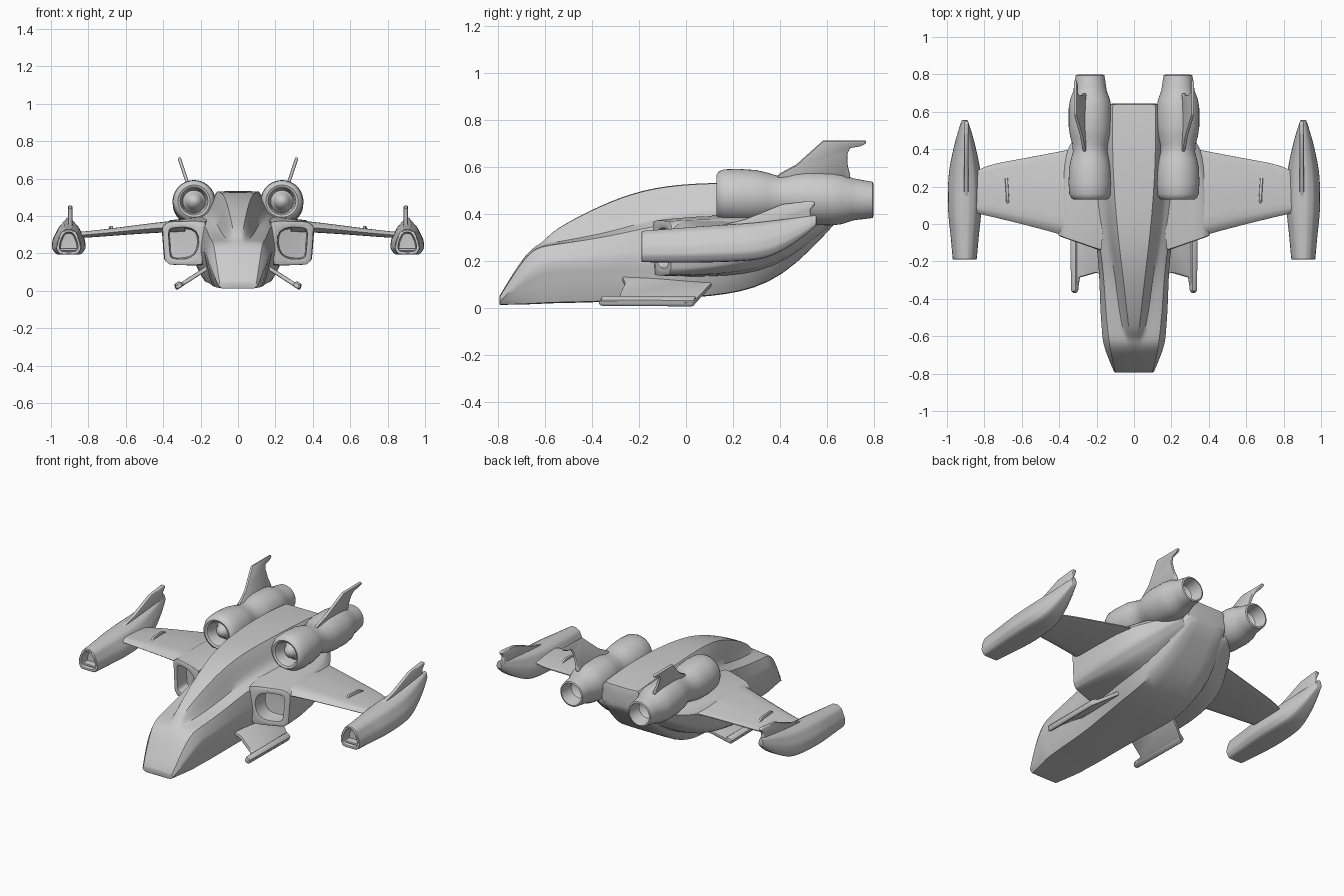
import bpy, bmesh, math
from mathutils import Vector


def finish(name, bm, mirror, mods):
    me = bpy.data.meshes.new(name)
    bmesh.ops.recalc_face_normals(bm, faces=bm.faces)
    bm.to_mesh(me)
    bm.free()
    ob = bpy.data.objects.new(name, me)
    bpy.context.collection.objects.link(ob)
    for kind, props in mods:
        m = ob.modifiers.new(kind.title(), kind)
        for k, v in props.items():
            setattr(m, k, v)
    if mirror:
        m = ob.modifiers.new("Mirror", 'MIRROR')
        m.use_mirror_merge = False
    bpy.ops.object.select_all(action='DESELECT')
    ob.select_set(True)
    bpy.context.view_layer.objects.active = ob
    bpy.ops.object.convert(target='MESH')
    bpy.ops.object.shade_smooth_by_angle(angle=math.radians(40))
    return ob


def loft(name, rings, mirror=True, sub=2, crease=0.5, recess=None):
    """Skin closed rings of 3D points; recess = (rim, depth) hollows the first cap."""
    bm = bmesh.new()
    lay = bm.edges.layers.float.new('crease_edge')
    vr = [[bm.verts.new(p) for p in r] for r in rings]
    n = len(vr[0])
    for a, b in zip(vr, vr[1:]):
        for i in range(n):
            j = (i + 1) % n
            e = bm.faces.new((a[i], a[j], b[j], b[i]))
            bm.edges.get((a[i], b[i]))[lay] = crease
    front, back = bm.faces.new(vr[0]), bm.faces.new(vr[-1])
    bmesh.ops.recalc_face_normals(bm, faces=bm.faces)
    for e in list(front.edges) + list(back.edges):
        e[lay] = 0.85
    if recess:
        bmesh.ops.inset_region(bm, faces=[front], thickness=recess[0])
        for e in front.edges:
            e[lay] = 0.85
        bmesh.ops.inset_region(bm, faces=[front], thickness=0.006)
        bmesh.ops.translate(bm, verts=front.verts, vec=(0, recess[1], 0))
        for e in front.edges:
            e[lay] = 0.85
    mods = [('SUBSURF', dict(levels=sub, render_levels=sub))] if sub else []
    return finish(name, bm, mirror, mods)


def plate(name, pts, thick, mirror=True):
    """Thin plate with softened edges from a 3D outline."""
    bm = bmesh.new()
    bm.faces.new([bm.verts.new(p) for p in pts])
    return finish(name, bm, mirror, [
        ('SOLIDIFY', dict(thickness=thick, offset=0)),
        ('BEVEL', dict(width=thick * 0.3, segments=2, limit_method='ANGLE'))])


# Fuselage with canopy spine: y, then (x, z) from bottom edge up to the spine top
hull = [
    (-.795, (.09, .013), (.105, .025), (.10, .045), (.05, .05), (.02, .05)),
    (-.675, (.115, .015), (.158, .15), (.128, .24), (.05, .25), (.02, .25)),
    (-.61, (.13, .018), (.17, .19), (.137, .262), (.045, .27), (.02, .275)),
    (-.58, (.13, .02), (.172, .195), (.14, .268), (.055, .275), (.025, .32)),
    (-.46, (.14, .022), (.182, .2), (.152, .285), (.08, .295), (.04, .39)),
    (-.28, (.145, .028), (.186, .21), (.162, .315), (.10, .33), (.06, .475)),
    (-.09, (.165, .04), (.2, .22), (.185, .365), (.135, .395), (.085, .525)),
    (.17, (.2, .05), (.27, .2), (.24, .37), (.165, .43), (.11, .535)),
    (.41, (.17, .115), (.26, .23), (.24, .36), (.165, .43), (.12, .532)),
    (.645, (.11, .37), (.13, .39), (.14, .44), (.135, .48), (.12, .51)),
]
loft("fuselage", [[(x, y, z) for x, z in h] + [(-x, y, z) for x, z in reversed(h)]
                  for y, *h in hull], mirror=False, crease=0.55)

# Wing-root bodies with intakes; the front edge is swept back outward
root = [
    (-.10, (.19, .135), (.37, .14), (.393, .165), (.405, .345), (.37, .37), (.17, .375)),
    (.10, (.15, .13), (.36, .14), (.40, .17), (.412, .345), (.37, .38), (.15, .40)),
    (.38, (.12, .13), (.30, .17), (.37, .22), (.40, .33), (.36, .375), (.15, .41)),
    (.61, (.05, .345), (.14, .345), (.18, .36), (.20, .38), (.18, .40), (.05, .42)),
]
loft("wing_root_intake",
     [[(x, y + (0.35 * (x - .3) if y < 0 else 0), z) for x, z in s] for y, *s in root],
     crease=0.7, recess=(.035, .09))

# Wings: x, leading y, trailing y, centre z, half thickness
wing = [(.28, -.10, .41, .345, .036), (.41, -.055, .385, .338, .032),
        (.62, 0, .345, .318, .024), (.78, .04, .318, .302, .02), (.87, .06, .27, .296, .018)]
loft("wing", [[(x, a, z), (x, a + .12 * (b - a), z + t), (x, a + .6 * (b - a), z + t * .9),
               (x, b, z + .006), (x, b, z - .006), (x, a + .6 * (b - a), z - t * .8),
               (x, a + .12 * (b - a), z - t * .8)] for x, a, b, z, t in wing], crease=0.4)
plate("wing_fence", [(.675, .09, .32), (.675, .13, .347), (.68, .22, .347), (.685, .28, .315)], .015)

# Wing-tip pods: y, half width, bottom z, top z
PX = .905
pod = [(-.19, .065, .195, .328), (-.02, .08, .193, .34), (.06, .092, .193, .348),
       (.25, .092, .198, .358), (.36, .072, .212, .37), (.48, .042, .285, .385),
       (.555, .016, .35, .395)]
shape = [(.75, 0), (1, .22), (.95, .5), (.62, .88), (.25, 1)]
ring = shape + [(-u, v) for u, v in reversed(shape)]
loft("tip_pod", [[(PX + w * u, y, a + (b - a) * v) for u, v in ring]
                 for y, w, a, b in pod], crease=0.45, recess=(.014, .06))
plate("tip_pod_splitter", [(.86, -.175, .222), (.95, -.175, .222), (.95, -.10, .222), (.86, -.10, .222)], .012)
plate("tip_fin", [(.897, y, z) for y, z in [
    (.06, .33), (.25, .378), (.33, .41), (.41, .443), (.54, .457), (.553, .445),
    (.528, .415), (.532, .385), (.555, .36), (.45, .31), (.2, .30)]], .024)

# Engines: turned profile (y, r) from the spinner, round the lip, to the nozzle inside
prof = [(.15, .004), (.157, .022), (.175, .038), (.20, .046), (.215, .06), (.16, .066),
        (.136, .074), (.13, .086), (.138, .1), (.16, .111), (.22, .115), (.30, .112),
        (.345, .103), (.385, .092), (.425, .094), (.47, .107), (.52, .114), (.62, .114),
        (.665, .107), (.71, .09), (.735, .086), (.795, .077), (.798, .068),
        (.72, .055), (.70, .03), (.70, .004)]
loft("engine", [[(.235 + r * math.cos(a), y, .48 - .03 * (y - .13) + r * math.sin(a))
                 for a in (math.tau * i / 40 for i in range(40))] for y, r in prof], sub=0)

# Engine fins, leaning outward
plate("engine_fin", [(.268 + .33 * (z - .57), y, z) for y, z in [
    (.38, .55), (.40, .572), (.47, .61), (.585, .713), (.765, .713), (.768, .703),
    (.745, .69), (.70, .682), (.688, .66), (.688, .61), (.70, .56), (.68, .54)]], .018)

# Lower canards angled down, ending in forward spikes
plate("lower_canard", [(x, y, .122 - .64 * (x - .165)) for x, y in [
    (.14, -.28), (.20, -.26), (.27, -.28), (.292, -.285), (.305, -.365), (.32, -.372),
    (.332, -.36), (.335, .03), (.30, .05), (.20, .11), (.14, .12)]], .022)
plate("canard_tip_rail", [(x, y, .03 - .64 * (x - .318)) for x, y in [
    (.302, -.36), (.332, -.365), (.336, .035), (.302, .045)]], .034)
